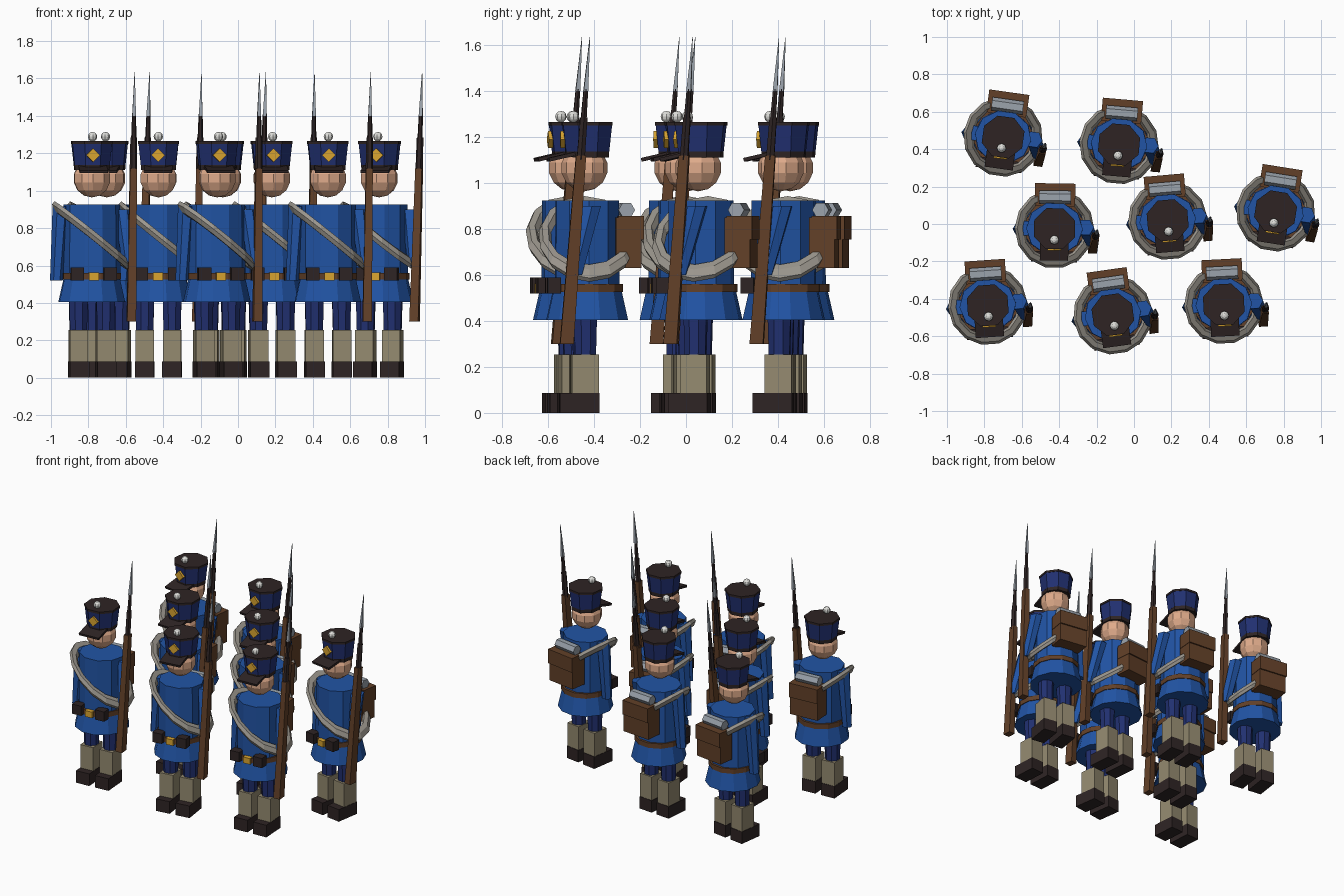
import bpy, bmesh, math
from mathutils import Matrix, Vector

if "Cube" in bpy.data.objects:
    bpy.data.objects.remove(bpy.data.objects["Cube"])


def material(name, r, g, b):
    def lin(c):
        c /= 255
        return c / 12.92 if c < 0.04045 else ((c + 0.055) / 1.055) ** 2.4
    m = bpy.data.materials.new(name)
    m.diffuse_color = (lin(r), lin(g), lin(b), 1)
    m.use_nodes = True
    m.node_tree.nodes["Principled BSDF"].inputs["Base Color"].default_value = m.diffuse_color
    return m


BLUE = material("coat blue", 33, 84, 165)
NAVY = material("navy cloth", 33, 48, 112)
SKIN = material("skin", 222, 170, 138)
BLACK = material("black leather", 46, 36, 36)
GAITER = material("gaiter khaki", 148, 138, 112)
BROWN = material("brown leather and wood", 98, 64, 40)
GOLD = material("brass", 218, 165, 48)
STRAP = material("strap grey", 156, 151, 142)
STEEL = material("steel grey", 155, 163, 172)
WHITE = material("pompom white", 222, 222, 218)

parts = []


def finish(bm, name, mat):
    me = bpy.data.meshes.new(name)
    bmesh.ops.recalc_face_normals(bm, faces=bm.faces)
    bm.to_mesh(me)
    bm.free()
    me.materials.append(mat)
    parts.append((name, me))


def box(name, mat, lo, hi, rot=Matrix()):
    lo, hi = Vector(lo), Vector(hi)
    bm = bmesh.new()
    M = Matrix.Translation((lo + hi) / 2) @ rot @ Matrix.Diagonal((*(hi - lo), 1))
    bmesh.ops.create_cube(bm, size=1, matrix=M)
    finish(bm, name, mat)


def rod(name, mat, p0, p1, r0, r1, n, sx=1, sy=1):
    """Tapered prism from p0 to p1."""
    p0, p1 = Vector(p0), Vector(p1)
    d = p1 - p0
    # shear keeps the section level and square to the body
    M = Matrix(((1, 0, d.x / d.z, 0), (0, 1, d.y / d.z, 0), (0, 0, 1, 0), (0, 0, 0, 1))) if abs(d.z) > 1e-6 \
        else d.to_track_quat('Z', 'Y').to_matrix().to_4x4()
    depth = d.z if abs(d.z) > 1e-6 else d.length
    bm = bmesh.new()
    bmesh.ops.create_cone(bm, cap_ends=True, segments=n, radius1=r0, radius2=r1, depth=depth,
                          matrix=Matrix.Translation((p0 + p1) / 2) @ M
                          @ Matrix.Diagonal((sx, sy, 1, 1)) @ Matrix.Rotation(math.pi / n, 4, 'Z'))
    finish(bm, name, mat)


def ball(name, mat, c, r, u, v):
    bm = bmesh.new()
    bmesh.ops.create_uvsphere(bm, u_segments=u, v_segments=v, radius=r, matrix=Matrix.Translation(c))
    finish(bm, name, mat)


# legs: boots, gaiters, trousers
for side, s in (("left", -1), ("right", 1)):
    x = 0.073 * s
    box(side + "_boot", BLACK, (x - .051, -.125, 0), (x + .051, .047, .087))
    box(side + "_gaiter", GAITER, (x - .049, -.073, .085), (x + .049, .044, .255))
    rod(side + "_trouser", NAVY, (x, -.012, .1), (x, -.012, .45), .045, .055, 8)
    # cartridge pouches on the belt
    xp = 0.088 * s
    box(side + "_pouch", BLACK, (xp - .035, -.178, .52), (xp + .035, -.12, .59))

# coat, belt and buckle
rod("coat_skirt", BLUE, (0, 0, .405), (0, 0, .545), .182, .15, 12)
rod("coat_body", BLUE, (0, 0, .53), (0, 0, .925), .15, .147, 10, 1.03, .97)
rod("waist_belt", BROWN, (0, 0, .525), (0, 0, .56), .16, .16, 12)
box("belt_buckle", GOLD, (-.026, -.172, .52), (.026, -.14, .563))

# arms
rod("left_arm", BLUE, (-.19, -.005, .52), (-.165, 0, .915), .034, .045, 6)
rod("right_arm", BLUE, (.197, -.065, .6), (.165, .01, .9), .036, .046, 6)

# cross strap: tilted ring around the body
bm = bmesh.new()
N, K = 14, 6
rings = []
for i in range(N):
    a = 2 * math.pi * i / N
    ring = []
    for k in range(K):
        b = 2 * math.pi * k / K
        r = .186 + .027 * math.cos(b)
        px = r * math.cos(a)
        ring.append(bm.verts.new((px, r * math.sin(a), .757 - .8 * px + .031 * math.sin(b))))
    rings.append(ring)
for i in range(N):
    for k in range(K):
        A, B = rings[i], rings[(i + 1) % N]
        bm.faces.new((A[k], B[k], B[(k + 1) % K], A[(k + 1) % K]))
finish(bm, "cross_strap", STRAP)

# head and cap
ball("head", SKIN, (0, -.012, 1.066), .102, 10, 7)
rod("cap_band", BLACK, (0, 0, 1.112), (0, 0, 1.14), .1, .102, 8)
rod("cap_body", NAVY, (0, 0, 1.138), (0, 0, 1.252), .102, .115, 8)
rod("cap_top", BLACK, (0, 0, 1.25), (0, 0, 1.265), .118, .118, 8)
box("cap_visor", BLACK, (-.076, -.17, 1.107), (.076, -.05, 1.123), Matrix.Rotation(math.radians(13), 4, 'X'))
box("cap_plate", GOLD, (-.026, -.117, 1.164), (.026, -.09, 1.216), Matrix.Rotation(math.pi / 4, 4, 'Y'))
ball("cap_pompom", WHITE, (0, -.06, 1.289), .025, 8, 6)

# knapsack with flap and bedroll
box("knapsack", BROWN, (-.105, .12, .63), (.105, .232, .85))
box("knapsack_flap", BROWN, (-.108, .13, .755), (.108, .242, .857))
rod("bedroll", STEEL, (-.085, .168, .883), (.085, .168, .883), .036, .036, 6)


# musket, along one leaning line
def line(z):
    t = (z - .3) / 1.335
    return (.205 + .025 * t, -.1 + .1 * t, z)


rod("musket_stock", BROWN, line(.3), line(1.12), .038, .028, 4, .9, 1.1)
rod("musket_barrel", BLACK, line(1.1), line(1.285), .02, .018, 6)
rod("bayonet_socket", BLACK, line(1.28), line(1.41), .014, .011, 6)
rod("bayonet_blade", STEEL, line(1.4), line(1.635), .014, .001, 4)

# eight men in three ranks: x, y, turn in degrees
men = [(-.70, .465, -8), (-.08, .425, -5),
       (-.425, -.025, -1), (.18, .02, 5), (.757, .065, -9),
       (-.782, -.435, 4), (-.113, -.485, 8), (.48, -.43, 3)]
for i, (x, y, deg) in enumerate(men, 1):
    for name, me in parts:
        ob = bpy.data.objects.new(f"soldier_{i}_{name}", me)
        ob.matrix_world = Matrix.Translation((x, y, 0)) @ Matrix.Rotation(math.radians(deg), 4, 'Z')
        bpy.context.collection.objects.link(ob)
